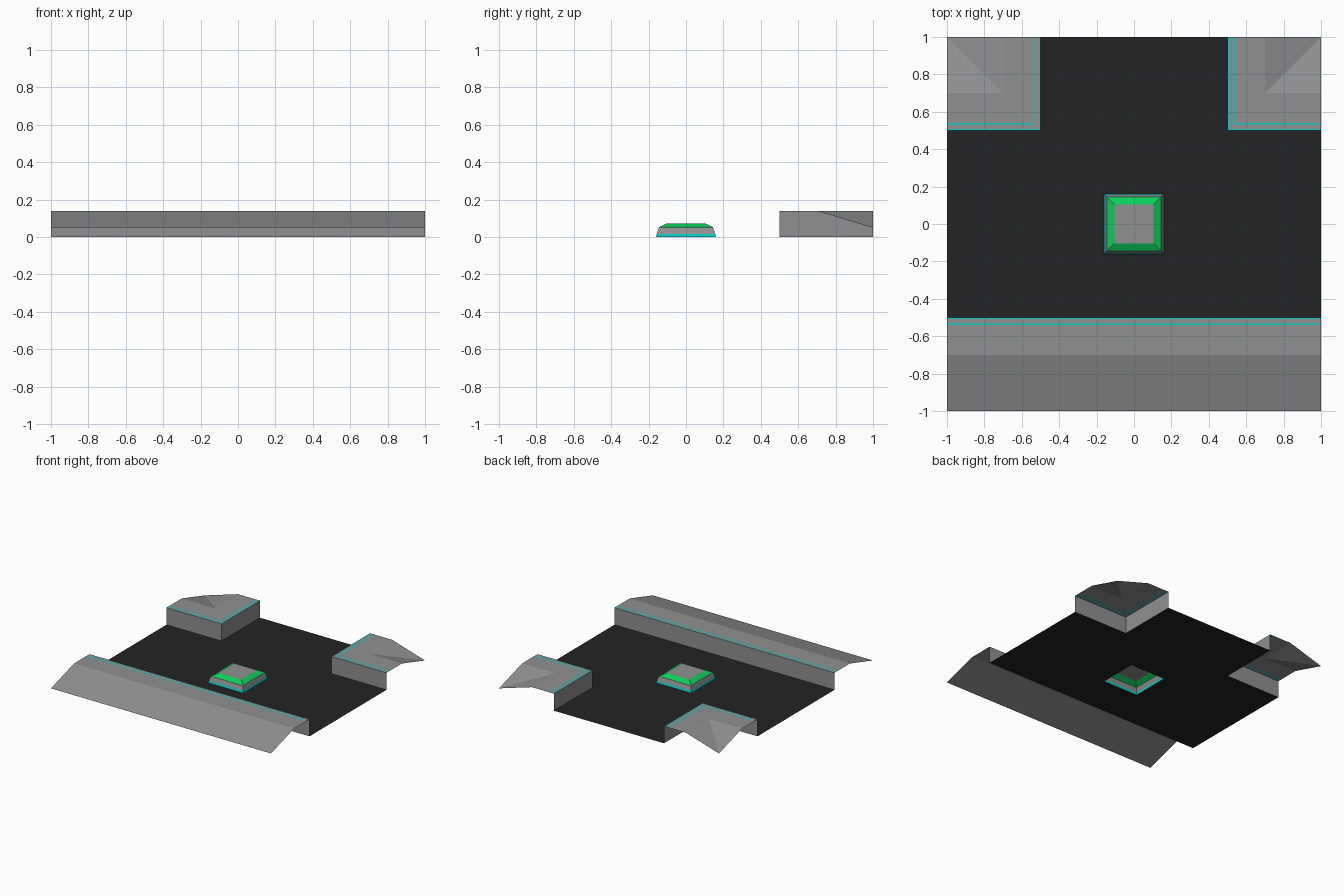
import bpy
import bmesh

cube = bpy.data.objects.get("Cube")
if cube:
    bpy.data.objects.remove(cube, do_unlink=True)


def make_material(name, rgb):
    mat = bpy.data.materials.new(name)
    mat.use_nodes = True
    mat.diffuse_color = (*rgb, 1)
    mat.node_tree.nodes["Principled BSDF"].inputs["Base Color"].default_value = (*rgb, 1)
    return mat


GREY = make_material("grey", (0.28, 0.28, 0.28))
BLACK = make_material("floor black", (0.017, 0.017, 0.017))
CYAN = make_material("cyan", (0.003, 0.62, 0.58))
GREEN = make_material("green", (0.004, 0.62, 0.10))


def finish(name, bm, mats):
    bmesh.ops.remove_doubles(bm, verts=bm.verts, dist=0.0001)
    mesh = bpy.data.meshes.new(name)
    bm.to_mesh(mesh)
    bm.free()
    for mat in mats:
        mesh.materials.append(mat)
    obj = bpy.data.objects.new(name, mesh)
    bpy.context.collection.objects.link(obj)
    return obj


def loft(rows, slots, closed=False):
    """Skin consecutive rows of points; each band takes its own material slot."""
    bm = bmesh.new()
    rings = [[bm.verts.new(p) for p in row] for row in rows]
    for low, high, slot in zip(rings, rings[1:], slots):
        n = len(low)
        for j in range(n if closed else n - 1):
            k = (j + 1) % n
            quad = (low[j], low[k], high[k], high[j])
            # Where a row shrinks to a point the band ends in triangles
            pts = []
            for v in quad:
                if all((v.co - p.co).length > 0.0001 for p in pts):
                    pts.append(v)
            if len(pts) > 2:
                bm.faces.new(pts).material_index = slot
    if closed:
        bm.faces.new(rings[-1]).material_index = 0
    return bm


# Curb section: distance from the centre and height, with two inlaid lines
PROFILE = [(0.5, 0), (0.5, 0.14), (0.508, 0.14), (0.531, 0.14),
           (0.541, 0.14), (0.7, 0.14), (1, 0.05)]
BANDS = [0, 1, 0, 1, 0, 0]

# Straight curb along the front
rows = [[(1, -d, z), (-1, -d, z)] for d, z in PROFILE]
finish("front_curb", loft(rows, BANDS), [GREY, CYAN])

# Mitred corner curbs at the back, mirrored left to right
rows = [[(d, 1, z), (d, d, z), (1, d, z)] for d, z in PROFILE]
corners = finish("back_corner_curbs", loft(rows, BANDS), [GREY, CYAN])
corners.modifiers.new("Mirror", 'MIRROR').use_axis[0] = True

# Floor between the curbs, open beneath the pedestal
HALF = 0.16
bm = bmesh.new()
xs = [-1, -0.5, -HALF, HALF, 0.5, 1]
ys = [-0.5, -HALF, HALF, 0.5, 1]
for x0, x1 in zip(xs, xs[1:]):
    for y0, y1 in zip(ys, ys[1:]):
        under_corner = y0 >= 0.5 and (x0 >= 0.5 or x1 <= -0.5)
        under_pedestal = x0 == -HALF and y0 == -HALF
        if not (under_corner or under_pedestal):
            bm.faces.new([bm.verts.new((x, y, 0)) for x, y in
                          ((x0, y0), (x1, y0), (x1, y1), (x0, y1))])
finish("floor", bm, [BLACK])

# Stepped pedestal: cyan foot, grey side, green bevel, grey top
STEPS = [(HALF, 0), (0.156, 0.017), (0.145, 0.052), (0.103, 0.074)]
rows = [[(-r, -r, z), (r, -r, z), (r, r, z), (-r, r, z)] for r, z in STEPS]
finish("centre_pedestal", loft(rows, [1, 0, 2], closed=True), [GREY, CYAN, GREEN])
